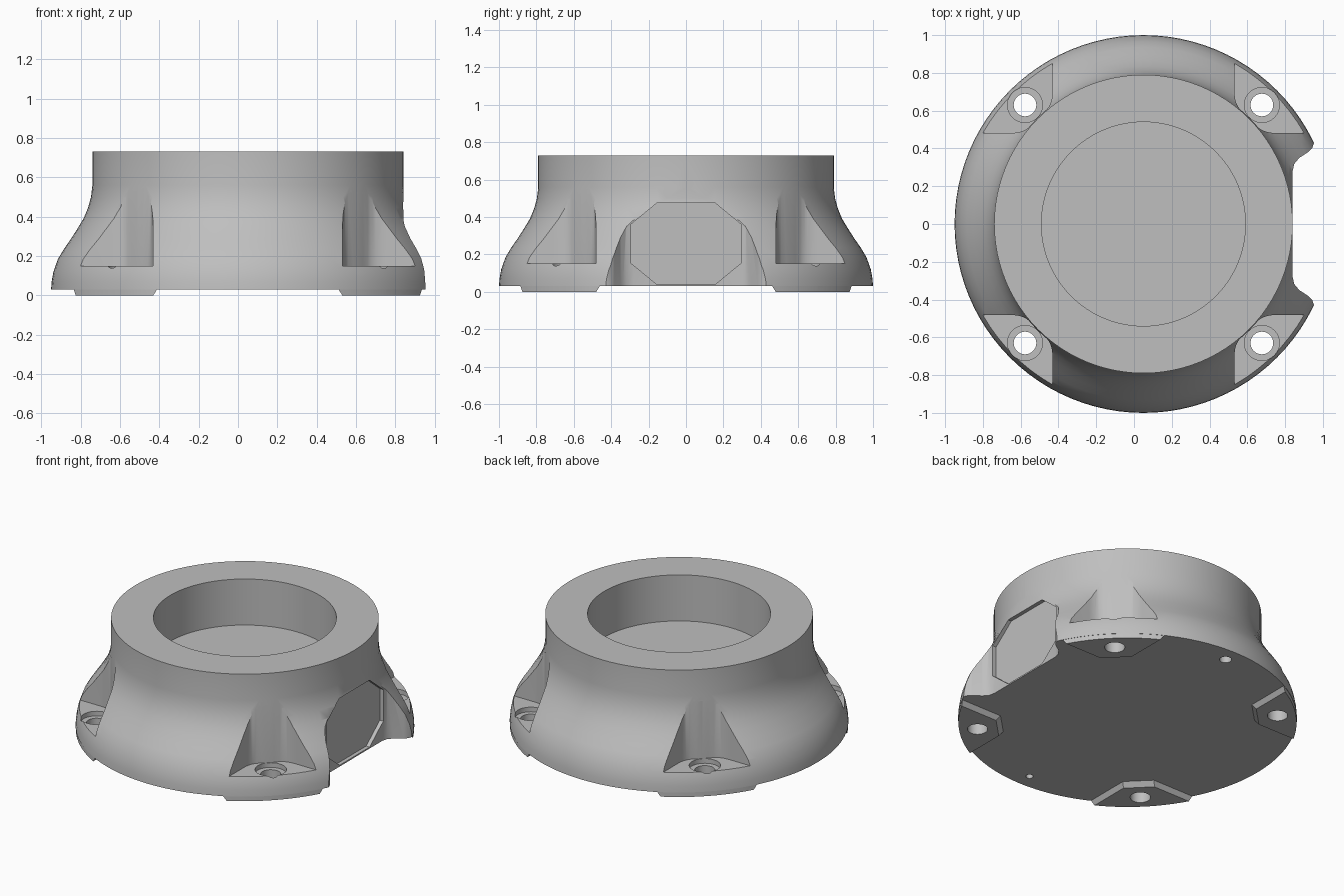
import bpy, bmesh
from math import sin, cos, pi, sqrt, asin, atan2, radians
from mathutils import Vector

if "Cube" in bpy.data.objects:
    bpy.data.objects.remove(bpy.data.objects["Cube"])

CX = 0.05                 # axis of the round body
SIGNS = [(1, 1), (-1, 1), (-1, -1), (1, -1)]

grey = bpy.data.materials.new("plain_grey")
grey.use_nodes = True
colour = (0.52, 0.52, 0.52, 1)
grey.diffuse_color = colour
grey.node_tree.nodes["Principled BSDF"].inputs["Base Color"].default_value = colour


def finish(bm, name):
    bmesh.ops.recalc_face_normals(bm, faces=bm.faces)
    mesh = bpy.data.meshes.new(name)
    bm.to_mesh(mesh)
    bm.free()
    mesh.materials.append(grey)
    obj = bpy.data.objects.new(name, mesh)
    bpy.context.collection.objects.link(obj)
    return obj


def loft(name, loop_a, loop_b):
    """Closed solid between two matching loops of 3D points."""
    bm = bmesh.new()
    a = [bm.verts.new(p) for p in loop_a]
    b = [bm.verts.new(p) for p in loop_b]
    bm.faces.new(a)
    bm.faces.new(b[::-1])
    for i in range(len(a)):
        j = (i + 1) % len(a)
        bm.faces.new((a[i], b[i], b[j], a[j]))
    return finish(bm, name)


def upright(name, pts, z0, z1):
    return loft(name, [(x, y, z0) for x, y in pts], [(x, y, z1) for x, y in pts])


def circle(x, y, r, n=32):
    return [(x + r * cos(2 * pi * i / n), y + r * sin(2 * pi * i / n)) for i in range(n)]


def combine(target, tool, operation):
    mod = target.modifiers.new(tool.name, 'BOOLEAN')
    mod.operation, mod.solver, mod.object = operation, 'EXACT', tool
    bpy.context.view_layer.objects.active = target
    bpy.ops.object.modifier_apply(modifier=mod.name)
    bpy.data.objects.remove(tool)


def fillet(p, q, r, n=6):
    """Quadratic curve from p to r, pulled towards q."""
    p, q, r = Vector(p), Vector(q), Vector(r)
    return [tuple(p * (1 - t) ** 2 + q * 2 * t * (1 - t) + r * t * t)
            for t in (i / n for i in range(n + 1))]


# Flared round body with a blind well in the top
profile = [(0, 0.03), (1, 0.03), (0.997, 0.07), (0.988, 0.12), (0.965, 0.185),
           (0.935, 0.235), (0.9, 0.285), (0.865, 0.34), (0.835, 0.39),
           (0.812, 0.445), (0.797, 0.5), (0.79, 0.56), (0.79, 0.73),
           (0.54, 0.73), (0.54, 0.43), (0, 0.43)]
bm = bmesh.new()
verts = [bm.verts.new((r, 0, z)) for r, z in profile]
edges = [bm.edges.new(pair) for pair in zip(verts, verts[1:])]
bmesh.ops.spin(bm, geom=verts + edges, cent=(0, 0, 0), axis=(0, 0, 1),
               angle=2 * pi, steps=96, use_merge=True)
bmesh.ops.remove_doubles(bm, verts=bm.verts, dist=0.0001)
bmesh.ops.translate(bm, verts=bm.verts, vec=(CX, 0, 0))
body = finish(bm, "flared_body")


# Chamfered feet under the four corners
def foot_loop(a, z, sx, sy, r=0.998, c=0.13):
    start = asin(a / r)
    arc = [start + (pi / 2 - 2 * start) * i / 12 for i in range(13)]
    pts = [(r * cos(t), r * sin(t)) for t in arc] + [(a, a + c), (a + c, a)]
    return [(CX + sx * x, sy * y, z) for x, y in pts]


for sx, sy in SIGNS:
    foot = loft("foot", foot_loop(0.48, 0, sx, sy), foot_loop(0.455, 0.04, sx, sy))
    combine(body, foot, 'UNION')

# Corner pockets wrapped around the central drum, with screw holes
R, W = 0.794, 0.482
a0 = radians(50)
near = fillet((W, 0.7), (W, sqrt(R * R - W * W) + 0.01), (R * cos(a0), R * sin(a0)))
drum = [(R * cos(radians(d)), R * sin(radians(d))) for d in (47.5, 45, 42.5)]
pocket = near + drum + [(y, x) for x, y in near[::-1]] + [(1.3, W), (1.3, 1.3), (W, 1.3)]
for sx, sy in SIGNS:
    pts = [(CX + sx * x, sy * y) for x, y in pocket]
    combine(body, upright("pocket_cutter", pts, 0.15, 0.66), 'DIFFERENCE')
    hx, hy = CX + sx * 0.627, sy * 0.63
    combine(body, upright("counterbore_cutter", circle(hx, hy, 0.093), 0.12, 0.2), 'DIFFERENCE')
    combine(body, upright("screw_cutter", circle(hx, hy, 0.06), -0.1, 0.2), 'DIFFERENCE')

# Flat side opening with flared cheeks
cheek = [(0.84, 0.28), (0.848, 0.318), (0.875, 0.35), (0.925, 0.383),
         (0.945, 0.405), (0.953, 0.43), (1.3, 0.46)]
side = cheek + [(x, -y) for x, y in cheek[::-1]]
combine(body, upright("side_cutter", side, -0.1, 0.65), 'DIFFERENCE')

# Shallow octagonal recess in the flat side
quarter = [(0.295, 0.103), (0.155, 0.218)]
octagon = []
for sy, sz in SIGNS:
    corner = quarter if sy * sz > 0 else quarter[::-1]
    octagon += [(sy * y, 0.257 + sz * z) for y, z in corner]
recess = loft("recess_cutter", [(0.815, y, z) for y, z in octagon],
              [(1.2, y, z) for y, z in octagon])
combine(body, recess, 'DIFFERENCE')

# Two locating holes underneath
for y, r in ((0.9, 0.036), (-0.9, 0.022)):
    combine(body, upright("locating_cutter", circle(CX, y, r, 24), -0.05, 0.13), 'DIFFERENCE')

# Smooth shading with sharp edges kept
bpy.ops.object.select_all(action='DESELECT')
body.select_set(True)
bpy.context.view_layer.objects.active = body
bpy.ops.object.shade_smooth_by_angle(angle=radians(30))
